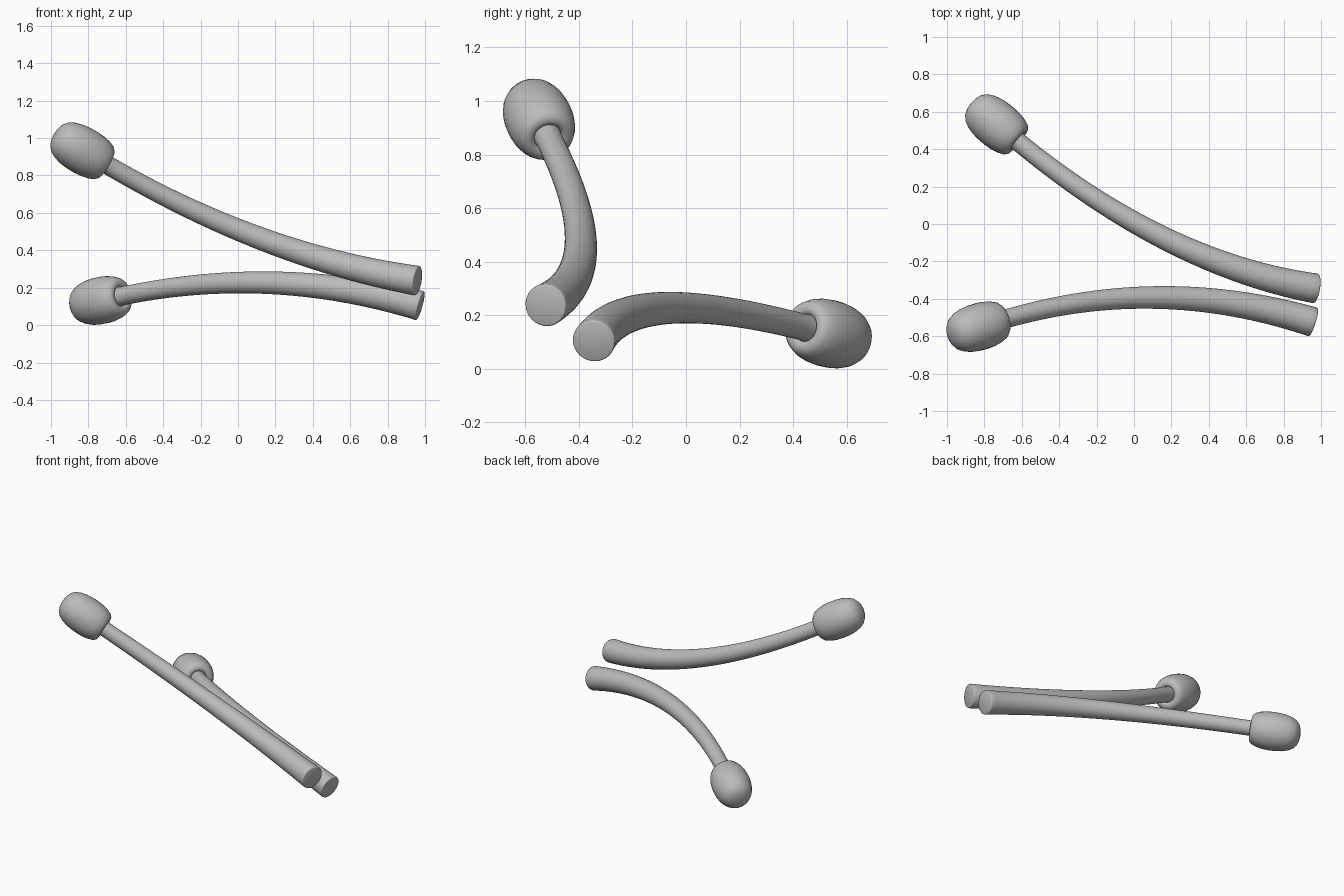
import bpy
import bmesh
import math
from mathutils import Vector

cube = bpy.data.objects.get("Cube")
if cube:
    bpy.data.objects.remove(cube, do_unlink=True)

SIDES = 32
STEPS = 40

grey = bpy.data.materials.new("plain grey")
grey.use_nodes = True
grey.diffuse_color = (0.5, 0.5, 0.5, 1)
grey.node_tree.nodes["Principled BSDF"].inputs["Base Color"].default_value = (0.5, 0.5, 0.5, 1)

# Bulb outline: distance past the neck, radius
BULB = [(0.012, 0.052), (0.004, 0.058), (0.0, 0.07), (0.004, 0.088), (0.018, 0.102),
        (0.05, 0.115), (0.09, 0.123), (0.13, 0.126), (0.18, 0.125), (0.22, 0.12),
        (0.26, 0.109), (0.29, 0.093), (0.311, 0.07), (0.321, 0.045), (0.326, 0.02)]


def loft(name, rings):
    """Skin a row of circles given as (centre, direction, radius)."""
    bm = bmesh.new()
    loops = []
    for centre, direction, radius in rings:
        turn = direction.to_track_quat('Z', 'Y')
        loop = []
        for i in range(SIDES):
            a = math.tau * i / SIDES
            loop.append(bm.verts.new(centre + turn @ Vector((math.cos(a), math.sin(a), 0)) * radius))
        loops.append(loop)
    for low, high in zip(loops, loops[1:]):
        for i in range(SIDES):
            j = (i + 1) % SIDES
            bm.faces.new((low[i], low[j], high[j], high[i]))
    bm.faces.new(loops[0][::-1])
    bm.faces.new(loops[-1])
    bmesh.ops.recalc_face_normals(bm, faces=bm.faces)
    mesh = bpy.data.meshes.new(name)
    bm.to_mesh(mesh)
    bm.free()
    mesh.materials.append(grey)
    obj = bpy.data.objects.new(name, mesh)
    bpy.context.collection.objects.link(obj)
    bpy.ops.object.select_all(action='DESELECT')
    obj.select_set(True)
    bpy.context.view_layer.objects.active = obj
    bpy.ops.object.shade_smooth_by_angle(angle=math.radians(50))
    return obj


def antenna(name, base, bend, neck):
    base, bend, neck = Vector(base), Vector(bend), Vector(neck)
    # Curved stalk, thicker at the base, with a small rounded rim
    start = (bend - base).normalized()
    rings = [(base, start, 0.074), (base + start * 0.002, start, 0.078)]
    for k in range(STEPS + 1):
        t = k / STEPS
        point = base.lerp(bend, t).lerp(bend.lerp(neck, t), t)
        direction = (bend - base).lerp(neck - bend, t).normalized()
        if k == 0:
            point = point + start * 0.008
        rings.append((point, direction, 0.05 + 0.03 * (1 - t) ** 1.5))
    # Barrel-shaped bulb continuing along the end of the stalk
    end = (neck - bend).normalized()
    rings += [(neck + end * d, end, r) for d, r in BULB]
    loft(name, rings)


antenna("high_antenna", (0.96, -0.525, 0.237), (0.128, -0.267, 0.372), (-0.705, -0.513, 0.86))
antenna("low_antenna", (0.975, -0.345, 0.103), (0.178, -0.215, 0.323), (-0.62, 0.44, 0.155))
